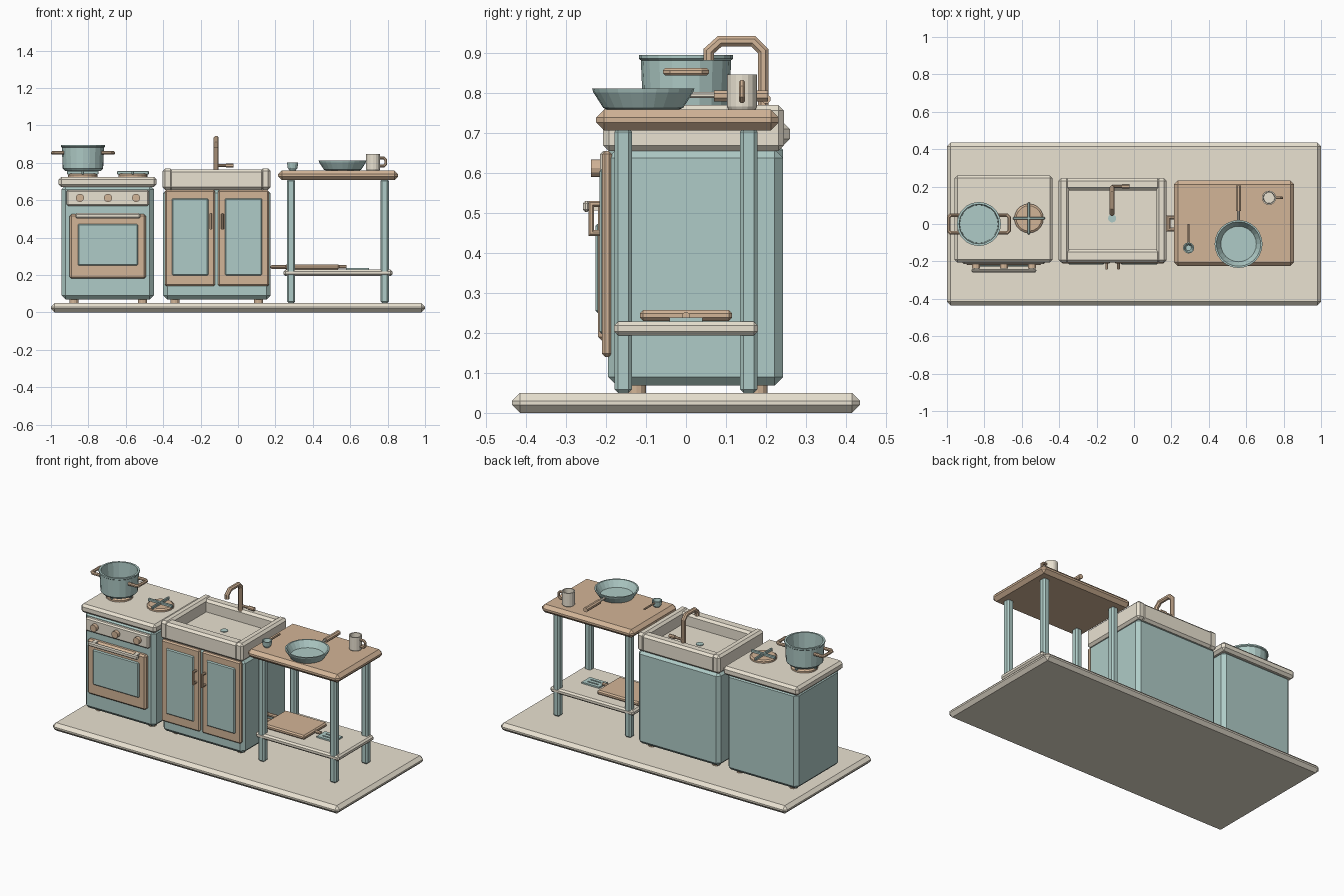
import bpy, math
from mathutils import Vector

if "Cube" in bpy.data.objects:
    bpy.data.objects.remove(bpy.data.objects["Cube"])


def material(name, rgb):
    m = bpy.data.materials.new(name)
    m.diffuse_color = (*rgb, 1)
    m.use_nodes = True
    m.node_tree.nodes["Principled BSDF"].inputs["Base Color"].default_value = m.diffuse_color
    return m


CREAM = material("cream", (0.82, 0.76, 0.64))
TEAL = material("teal", (0.43, 0.60, 0.57))
WOOD = material("wood", (0.65, 0.46, 0.31))


def add_mesh(name, verts, faces, mat):
    me = bpy.data.meshes.new(name)
    me.from_pydata(verts, [], faces)
    me.materials.append(mat)
    ob = bpy.data.objects.new(name, me)
    bpy.context.collection.objects.link(ob)
    return ob


def box(name, x, y, z, mat, bevel=0.0):
    verts = [(a, b, c) for c in z for b in y for a in x]
    faces = [(0, 2, 3, 1), (4, 5, 7, 6), (0, 1, 5, 4), (2, 6, 7, 3), (0, 4, 6, 2), (1, 3, 7, 5)]
    ob = add_mesh(name, verts, faces, mat)
    if bevel:
        mod = ob.modifiers.new("bevel", 'BEVEL')
        mod.width, mod.segments = bevel, 1
    return ob


def lathe(name, center, profile, mat, n=20):
    """Revolve (radius, z) points, bottom to top, and cap both ends."""
    cx, cy = center
    verts = [(cx + r * math.cos(2 * math.pi * i / n), cy + r * math.sin(2 * math.pi * i / n), z)
             for r, z in profile for i in range(n)]
    faces = [(k * n + i, k * n + (i + 1) % n, (k + 1) * n + (i + 1) % n, (k + 1) * n + i)
             for k in range(len(profile) - 1) for i in range(n)]
    last = (len(profile) - 1) * n
    faces += [tuple(reversed(range(n))), tuple(range(last, last + n))]
    return add_mesh(name, verts, faces, mat)


def tube(name, pts, r, mat, n=8):
    """Sweep a regular polygon along a path lying in one plane."""
    p = [Vector(q) for q in pts]
    d = [(b - a).normalized() for a, b in zip(p, p[1:])]
    normal = Vector((0, 0, 0))
    for a, b in zip(d, d[1:]):
        normal += a.cross(b)
    if normal.length < 1e-5:
        normal = d[0].orthogonal()
    normal.normalize()
    verts = []
    for k, q in enumerate(p):
        a, b = d[max(k - 1, 0)], d[min(k, len(d) - 1)]
        t = (a + b).normalized()
        side = normal.cross(t) / max(t.dot(a), 0.5)
        for i in range(n):
            w = 2 * math.pi * (i + 0.5) / n
            verts.append(q + r * (math.cos(w) * side + math.sin(w) * normal))
    m = len(p)
    faces = [(k * n + i, k * n + (i + 1) % n, (k + 1) * n + (i + 1) % n, (k + 1) * n + i)
             for k in range(m - 1) for i in range(n)]
    faces += [tuple(reversed(range(n))), tuple(range((m - 1) * n, m * n))]
    # sweep orientation is inward because side x normal opposes the tangent
    return add_mesh(name, verts, [f[::-1] for f in faces], mat)


box("floor_slab", (-1, 1), (-.435, .435), (0, .05), CREAM, .02)

# Stove
box("stove_body", (-.943, -.45), (-.193, .243), (.068, .68), TEAL, .022)
box("stove_top", (-.96, -.435), (-.205, .26), (.67, .725), CREAM, .015)
box("control_panel", (-.917, -.475), (-.215, -.18), (.57, .655), CREAM, .008)
for i in range(3):
    x = -.845 + .15 * i
    tube(f"stove_knob_{i}", [(x, -.21, .612), (x, -.238, .612)], .022, WOOD, 12)
box("oven_door", (-.9, -.492), (-.22, -.185), (.18, .525), WOOD, .01)
box("oven_window", (-.856, -.535), (-.227, -.2), (.25, .473), TEAL, .006)
box("oven_handle", (-.87, -.522), (-.258, -.24), (.503, .53), CREAM, .006)
for i, x in enumerate((-.84, -.55)):
    box(f"oven_handle_post_{i}", (x - .012, x + .012), (-.245, -.21), (.506, .527), CREAM)

# Burners: disc, hub and crossed grate bars
for i, (x, y) in enumerate(((-.83, .005), (-.562, .03))):
    lathe(f"burner_{i}", (x, y), [(.078, .72), (.078, .735), (.068, .742)], WOOD)
    box(f"grate_x_{i}", (x - .085, x + .085), (y - .007, y + .007), (.738, .756), TEAL, .003)
    box(f"grate_y_{i}", (x - .007, x + .007), (y - .085, y + .085), (.738, .756), TEAL, .003)

# Sink cabinet
box("sink_cabinet", (-.4, .174), (-.195, .243), (.068, .66), TEAL, .022)
for side, x0, x1, hx in (("left", -.39, -.122, -.146), ("right", -.107, .165, -.083)):
    box(f"door_{side}", (x0, x1), (-.21, -.185), (.14, .655), WOOD, .008)
    box(f"door_panel_{side}", (x0 + .037, x1 - .037), (-.217, -.2), (.197, .61), TEAL, .006)
    tube(f"door_handle_{side}", [(hx, -.205, .523), (hx, -.237, .523), (hx, -.237, .45),
                                 (hx, -.205, .45)], .008, WOOD)

# Basin walls and floor
box("basin_floor", (-.38, .15), (-.18, .22), (.655, .69), CREAM)
for name, x, y in (("left", (-.403, -.348), (-.207, .245)), ("right", (.12, .175), (-.207, .245)),
                   ("front", (-.37, .14), (-.207, -.135)), ("back", (-.37, .14), (.18, .245))):
    box(f"basin_wall_{name}", x, y, (.655, .77 if x[1] != .14 else .765), CREAM, .014)
lathe("drain", (-.117, .03), [(.022, .688), (.022, .694)], TEAL, 12)
tube("faucet", [(-.117, .193, .755), (-.117, .193, .905), (-.117, .168, .93), (-.117, .085, .93),
                (-.117, .057, .905), (-.117, .057, .882)], .014, WOOD)
tube("faucet_lever", [(-.117, .2, .785), (-.065, .2, .785)], .008, WOOD)
tube("faucet_lever_grip", [(-.065, .2, .785), (-.025, .2, .785)], .012, WOOD)

# Table with shelf
box("table_top", (.214, .856), (-.225, .232), (.707, .759), WOOD, .02)
for i, (x, y) in enumerate(((.284, -.157), (.784, -.157), (.284, .157), (.784, .157))):
    box(f"table_leg_{i}", (x - .022, x + .022), (y - .022, y + .022), (.05, .712), TEAL, .009)
box("table_shelf", (.244, .826), (-.18, .18), (.194, .228), CREAM, .01)

# Feet under stove and cabinet
for i, x in enumerate((-.877, -.51, -.337, .11)):
    for j, y in enumerate((-.124, .18)):
        lathe(f"foot_{i}_{j}", (x, y), [(.024, .05), (.024, .075)], WOOD, 12)

# Cutting board and spatula on the shelf
box("cutting_board", (.25, .543), (-.115, .115), (.23, .257), WOOD, .008)
tube("board_handle", [(.27, -.03, .243), (.185, -.03, .243), (.185, .035, .243),
                      (.27, .035, .243)], .011, WOOD)
tube("spatula_handle", [(.38, 0, .243), (.58, 0, .243)], .01, WOOD)
for i in range(3):
    y = -.03 + .03 * i
    box(f"spatula_slat_{i}", (.6, .7), (y - .011, y + .011), (.229, .238), TEAL)
for i, x in enumerate((.59, .688)):
    box(f"spatula_bar_{i}", (x - .012, x + .012), (-.041, .041), (.229, .238), TEAL)

# Cooking pot with a handle loop each side
px = -.829
lathe("pot", (px, 0), [(.095, .756), (.108, .77), (.113, .882), (.118, .886), (.118, .895),
                       (.106, .895), (.102, .775)], TEAL)
for side, s in (("left", -1), ("right", 1)):
    tube(f"pot_handle_{side}", [(px + s * .1, -.048, .853), (px + s * .15, -.048, .853),
                                (px + s * .162, -.036, .853), (px + s * .162, .036, .853),
                                (px + s * .15, .048, .853), (px + s * .1, .048, .853)], .01, WOOD)

# Frying pan
lathe("pan", (.559, -.107), [(.09, .759), (.1, .763), (.125, .802), (.128, .812), (.119, .812),
                             (.095, .772)], TEAL, 24)
tube("pan_neck", [(.559, .01, .795), (.559, .08, .795)], .008, CREAM)
tube("pan_handle", [(.559, .07, .793), (.559, .205, .793)], .015, WOOD)

# Mug
lathe("mug", (.722, .14), [(.034, .758), (.038, .766), (.038, .846), (.031, .846), (.029, .775)], CREAM, 16)
tube("mug_handle", [(.752, .14, .825), (.78, .14, .825), (.79, .14, .815), (.79, .14, .793),
                    (.78, .14, .783), (.752, .14, .783)], .008, WOOD)

# Ladle
lathe("ladle_cup", (.292, -.128), [(.016, .758), (.026, .772), (.03, .8), (.024, .8), (.015, .77)], TEAL, 12)
tube("ladle_handle", [(.292, -.1, .79), (.292, .0, .79)], .006, WOOD)
